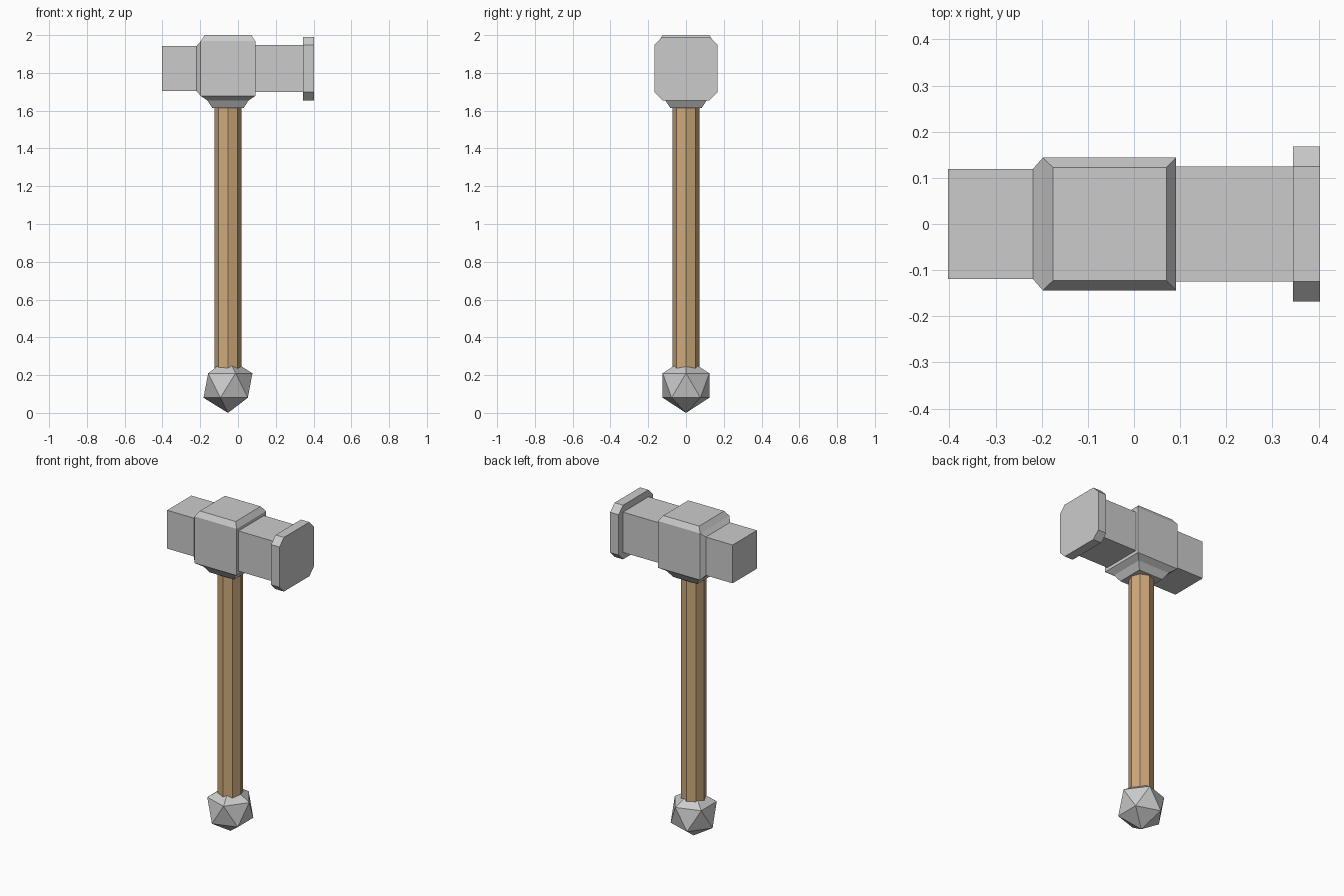
import bpy, bmesh
from mathutils import Vector, Matrix

if "Cube" in bpy.data.objects:
    bpy.data.objects.remove(bpy.data.objects["Cube"])

AX = -0.053          # handle axis in x
HZ = 1.823           # height of the head's centre line


def finish(bm, name, mat=None):
    bmesh.ops.recalc_face_normals(bm, faces=bm.faces)
    me = bpy.data.meshes.new(name)
    bm.to_mesh(me)
    bm.free()
    ob = bpy.data.objects.new(name, me)
    bpy.context.collection.objects.link(ob)
    if mat:
        me.materials.append(mat)
    return ob


def box(size, center):
    bm = bmesh.new()
    bmesh.ops.create_cube(bm, size=1)
    bmesh.ops.scale(bm, vec=size, verts=bm.verts)
    bmesh.ops.translate(bm, vec=center, verts=bm.verts)
    return bm


def grow(bm, direction, steps):
    """Extrude the face looking along direction; steps are (distance, half width)."""
    d = Vector(direction)
    face = max(bm.faces, key=lambda f: f.normal.dot(d))
    for dist, half in steps:
        new = bmesh.ops.extrude_discrete_faces(bm, faces=[face])["faces"][0]
        c = new.calc_center_median()
        for v in new.verts:
            r = v.co - c
            v.co = c + d * dist + Vector([0 if abs(x) < 1e-5 else (half if x > 0 else -half) for x in r])
        face = new


# Head: central block with chamfered top, collar below, and two arms
bm = box((0.289, 0.288, 0.29), (AX, 0, HZ))
bm.normal_update()
grow(bm, (0, 0, 1), [(0.032, 0.123)])
grow(bm, (0, 0, -1), [(0.024, 0.109), (0.04, 0.083)])
grow(bm, (-1, 0, 0), [(0.022, 0.119), (0.184, 0.119)])
grow(bm, (1, 0, 0), [(0, 0.125), (0.27, 0.125)])
finish(bm, "hammer_head")

# Striking plate: slab with cut corners
bm = box((0.058, 0.336, 0.336), (0.374, 0, HZ))
edges = [e for e in bm.edges if abs(e.verts[0].co.x - e.verts[1].co.x) > 0.01]
bmesh.ops.bevel(bm, geom=edges, offset=0.043, segments=1, affect='EDGES')
finish(bm, "striking_plate")

# Handle: eight-sided wooden shaft
wood = bpy.data.materials.new("wood")
wood.diffuse_color = (0.62, 0.40, 0.20, 1)
wood.use_nodes = True
wood.node_tree.nodes["Principled BSDF"].inputs["Base Color"].default_value = wood.diffuse_color
bm = bmesh.new()
bmesh.ops.create_cone(bm, cap_ends=True, segments=8, radius1=0.072, radius2=0.072,
                      depth=1.45, matrix=Matrix.Translation((AX, 0, 0.925)))
finish(bm, "handle", wood)

# Pommel: twenty-sided ball
bm = bmesh.new()
bmesh.ops.create_icosphere(bm, subdivisions=1, radius=0.145,
                           matrix=Matrix.Translation((AX, 0, 0.145)))
finish(bm, "pommel")
